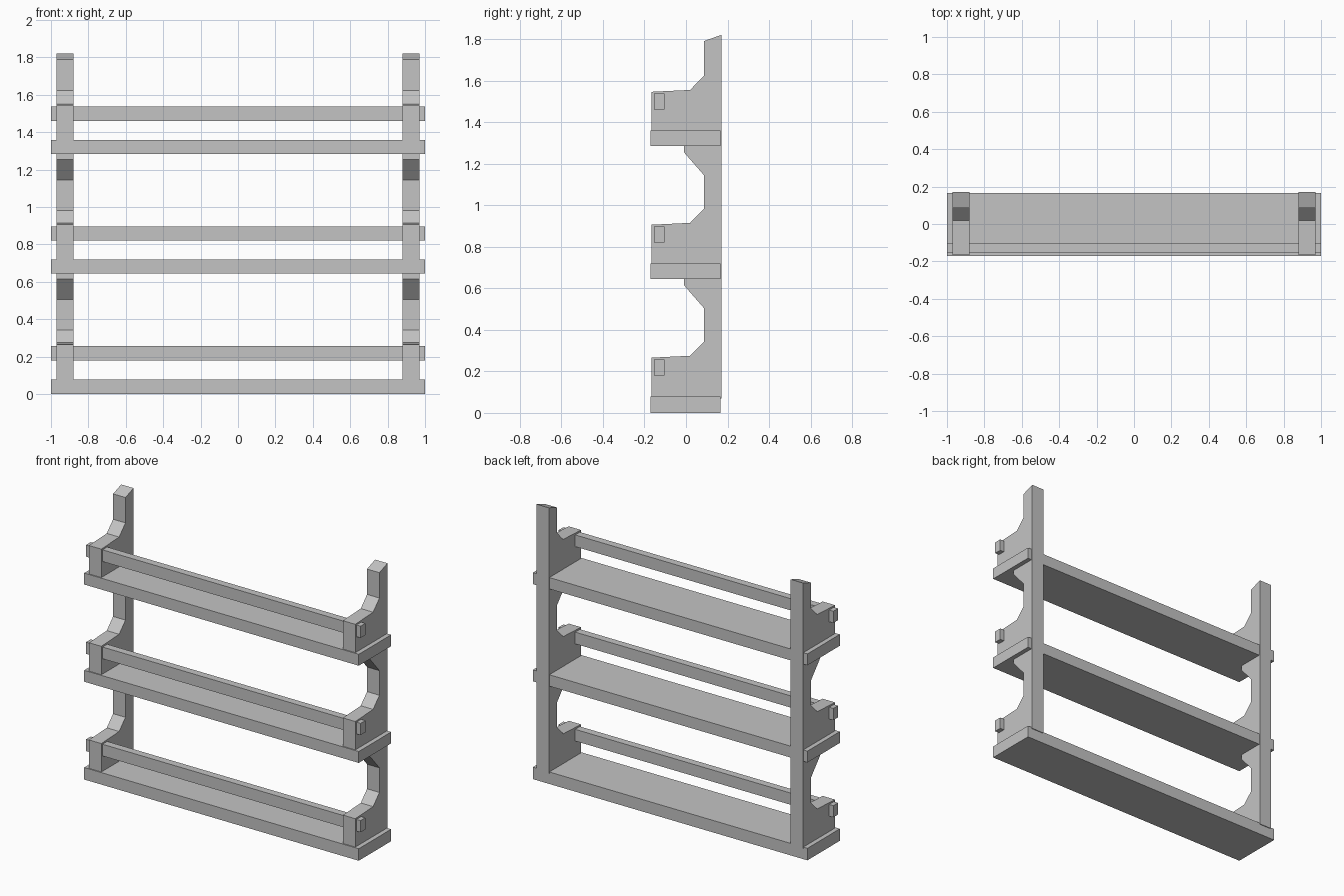
import bpy
import bmesh

cube = bpy.data.objects.get("Cube")
if cube:
    bpy.data.objects.remove(cube, do_unlink=True)

STEP = 0.64   # height from one tier to the next
TIERS = 3

grey = bpy.data.materials.new("light grey")
grey.use_nodes = True
colour = (0.55, 0.55, 0.55, 1)
grey.diffuse_color = colour
grey.node_tree.nodes["Principled BSDF"].inputs["Base Color"].default_value = colour


def extrude_profile(name, points, x0, x1):
    """Extrude a (y, z) outline along x."""
    bm = bmesh.new()
    face = bm.faces.new([bm.verts.new((x0, y, z)) for y, z in points])
    new = bmesh.ops.extrude_face_region(bm, geom=[face])["geom"]
    verts = [v for v in new if isinstance(v, bmesh.types.BMVert)]
    bmesh.ops.translate(bm, verts=verts, vec=(x1 - x0, 0, 0))
    bmesh.ops.recalc_face_normals(bm, faces=bm.faces)
    mesh = bpy.data.meshes.new(name)
    bm.to_mesh(mesh)
    bm.free()
    mesh.materials.append(grey)
    obj = bpy.data.objects.new(name, mesh)
    bpy.context.collection.objects.link(obj)
    return obj


def bar(name, y0, y1, z0, z1):
    """Full-width rectangular board."""
    return extrude_profile(name, [(y0, z0), (y1, z0), (y1, z1), (y0, z1)], -1, 1)


# Side post outline: back edge, then each tier's bracket going up the front
FRONT, NECK, BACK = -0.165, 0.086, 0.17
outline = [(BACK, 0.07), (FRONT, 0.07)]
for i in range(TIERS):
    z = i * STEP
    if i:
        # sloped support below the shelf
        outline += [(NECK, z - 0.135), (-0.01, z - 0.025), (-0.01, z + 0.02), (FRONT, z + 0.02)]
    # cheek holding the rail, with a chamfer up to the neck
    outline += [(FRONT, z + 0.266), (0.02, z + 0.275), (NECK, z + 0.343)]
outline += [(NECK, 1.79), (BACK, 1.82)]

extrude_profile("left_post", outline, 0.88, 0.97)
extrude_profile("right_post", outline, -0.97, -0.88)

# Shelves and front rails
for i in range(TIERS):
    z = i * STEP
    base = z + (0.004 if i else 0)
    bar(f"shelf_{i + 1}", -0.172, 0.165, base, z + 0.079)
    bar(f"rail_{i + 1}", -0.153, -0.104, z + 0.18, z + 0.257)
